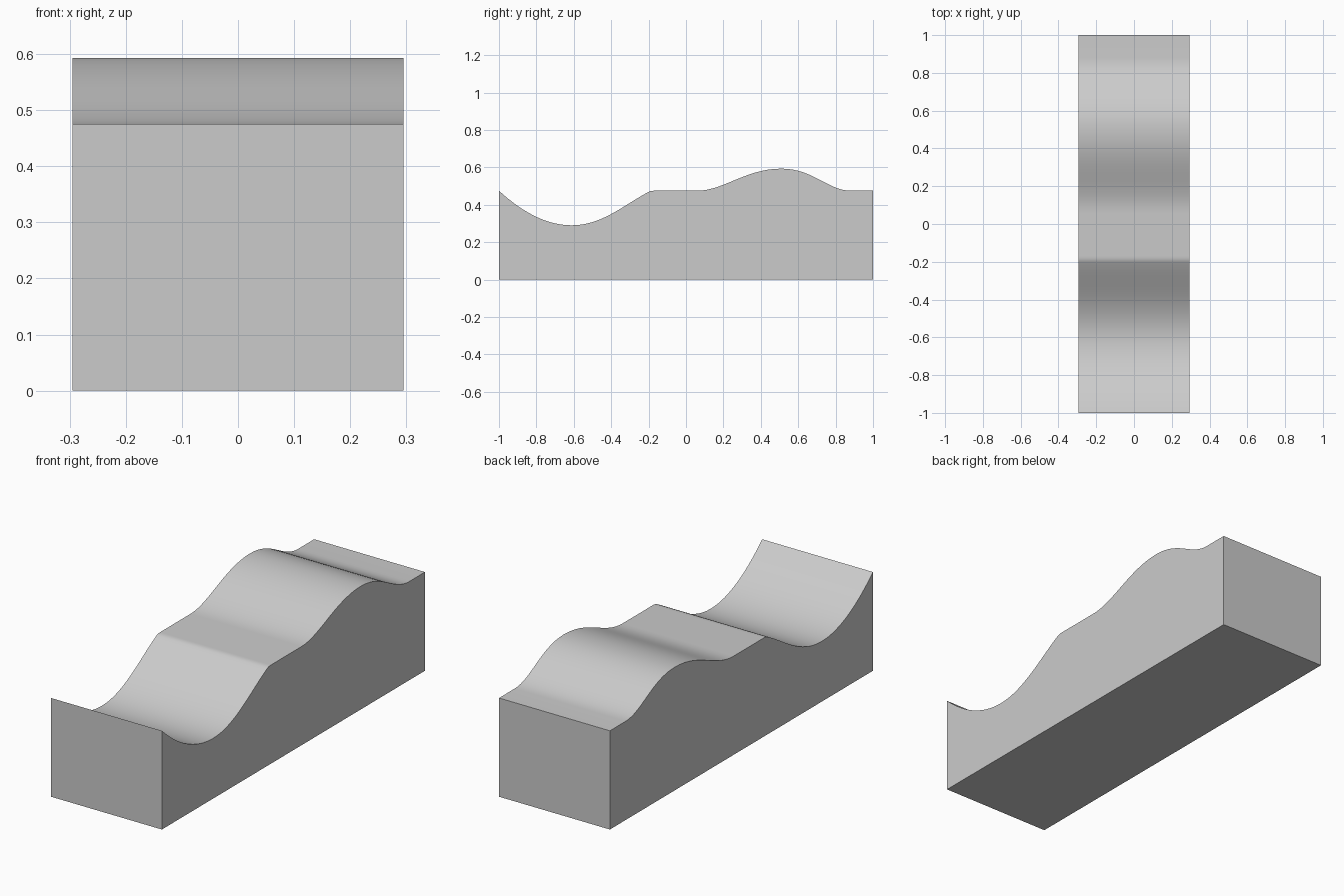
import bpy, bmesh, math
from mathutils import Vector
from mathutils.geometry import interpolate_bezier

if "Cube" in bpy.data.objects:
    bpy.data.objects.remove(bpy.data.objects["Cube"])

HALF_WIDTH = 0.295
FLAT = 0.475

# Top profile (y, z) as bezier spans: start, handle, handle, end
spans = [
    # dip
    ((-1, FLAT), (-0.87, 0.355), (-0.74, 0.29), (-0.61, 0.29), 16),
    ((-0.61, 0.29), (-0.45, 0.29), (-0.33, 0.40), (-0.205, 0.466), 16),
    ((-0.205, 0.466), (-0.195, 0.472), (-0.185, FLAT), (-0.17, FLAT), 5),
    # hump
    ((0.06, FLAT), (0.20, FLAT), (0.32, 0.593), (0.51, 0.593), 16),
    ((0.51, 0.593), (0.68, 0.593), (0.76, FLAT), (0.88, FLAT), 16),
]

profile = [(-1, 0)]
for a, b, c, d, n in spans:
    for p in interpolate_bezier(*(Vector((*q, 0)) for q in (a, b, c, d)), n):
        if (Vector(profile[-1]) - p.xy).length > 1e-4:
            profile.append((p.x, p.y))
profile += [(1, FLAT), (1, 0)]

# Extrude the side profile across the width
bm = bmesh.new()
side = bm.faces.new([bm.verts.new((-HALF_WIDTH, y, z)) for y, z in profile])
ext = bmesh.ops.extrude_face_region(bm, geom=[side], use_keep_orig=True)
moved = [v for v in ext["geom"] if isinstance(v, bmesh.types.BMVert)]
bmesh.ops.translate(bm, verts=moved, vec=(2 * HALF_WIDTH, 0, 0))
bmesh.ops.recalc_face_normals(bm, faces=bm.faces)

mesh = bpy.data.meshes.new("wavy_track_block")
bm.to_mesh(mesh)
bm.free()
block = bpy.data.objects.new("wavy_track_block", mesh)
bpy.context.collection.objects.link(block)

# Smooth the wave, keep the outer edges sharp
bpy.context.view_layer.objects.active = block
block.select_set(True)
bpy.ops.object.shade_smooth_by_angle(angle=math.radians(30))
